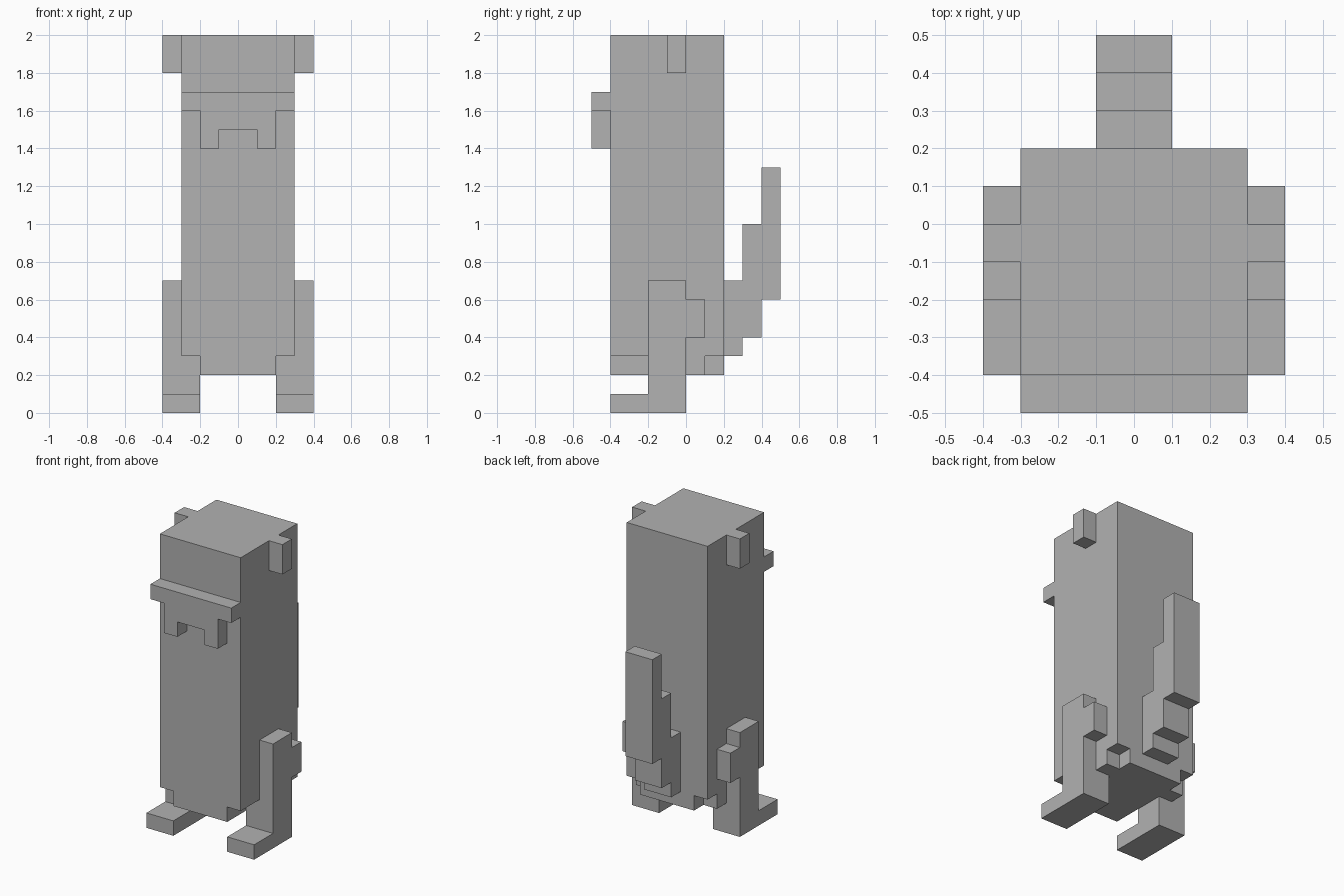
import bpy
import bmesh
from mathutils import Vector

cube = bpy.data.objects.get("Cube")
if cube:
    bpy.data.objects.remove(cube, do_unlink=True)

# One plain grey for the whole figure
grey = bpy.data.materials.new("plain grey")
grey.use_nodes = True
colour = (0.445, 0.445, 0.445, 1)
grey.diffuse_color = colour
bsdf = next(n for n in grey.node_tree.nodes if n.type == 'BSDF_PRINCIPLED')
bsdf.inputs["Base Color"].default_value = colour


def extrude_profile(name, profile, axis, start, end, mirror=False):
    """Extrude a profile in (y, z) along x, or in (x, z) along y."""
    bm = bmesh.new()
    if axis == 'X':
        points = [(start, a, b) for a, b in profile]
        step = Vector((end - start, 0, 0))
    else:
        points = [(a, start, b) for a, b in profile]
        step = Vector((0, end - start, 0))
    face = bm.faces.new([bm.verts.new(p) for p in points])
    grown = bmesh.ops.extrude_face_region(bm, geom=[face], use_keep_orig=True)
    moved = [g for g in grown["geom"] if isinstance(g, bmesh.types.BMVert)]
    bmesh.ops.translate(bm, verts=moved, vec=step)
    bmesh.ops.recalc_face_normals(bm, faces=bm.faces)
    mesh = bpy.data.meshes.new(name)
    bm.to_mesh(mesh)
    bm.free()
    mesh.materials.append(grey)
    obj = bpy.data.objects.new(name, mesh)
    bpy.context.collection.objects.link(obj)
    if mirror:
        obj.modifiers.new("other side", 'MIRROR')
    return obj


def rect(a0, a1, b0, b1):
    return [(a0, b0), (a1, b0), (a1, b1), (a0, b1)]


def symmetric(half):
    return half + [(-x, z) for x, z in reversed(half)]


# Tall body with a narrower underside
extrude_profile("body", symmetric([(.2, .2), (.2, .3), (.3, .3), (.3, 2)]),
                'Y', -.4, .2)

# Small stubs under the body edges, behind the legs
extrude_profile("hip_stubs", rect(0, .1, .2, .3), 'X', .2, .3, mirror=True)

# Snout with two prongs hanging below a wide brow
snout = symmetric([(.1, 1.5), (.1, 1.4), (.2, 1.4), (.2, 1.6), (.3, 1.6), (.3, 1.7)])
extrude_profile("snout", snout, 'Y', -.5, -.4)

# Ears
extrude_profile("ears", rect(-.1, 0, 1.8, 2), 'X', .3, .4, mirror=True)

# Outer legs: foot, shin, thigh and rear haunch in one outline
leg = [(-.4, 0), (0, 0), (0, .4), (.1, .4), (.1, .6), (0, .6),
       (0, .7), (-.2, .7), (-.2, .1), (-.4, .1)]
extrude_profile("outer_legs", leg, 'X', .3, .4, mirror=True)

# Inner halves of the feet and shins, reaching under the body
inner = [(-.4, 0), (0, 0), (0, .3), (-.2, .3), (-.2, .1), (-.4, .1)]
extrude_profile("inner_legs", inner, 'X', .2, .3, mirror=True)

# Stepped tail rising behind the body
tail = [(.2, .3), (.3, .3), (.3, .4), (.4, .4), (.4, .6), (.5, .6),
        (.5, 1.3), (.4, 1.3), (.4, 1), (.3, 1), (.3, .7), (.2, .7)]
extrude_profile("tail", tail, 'X', -.1, .1)
